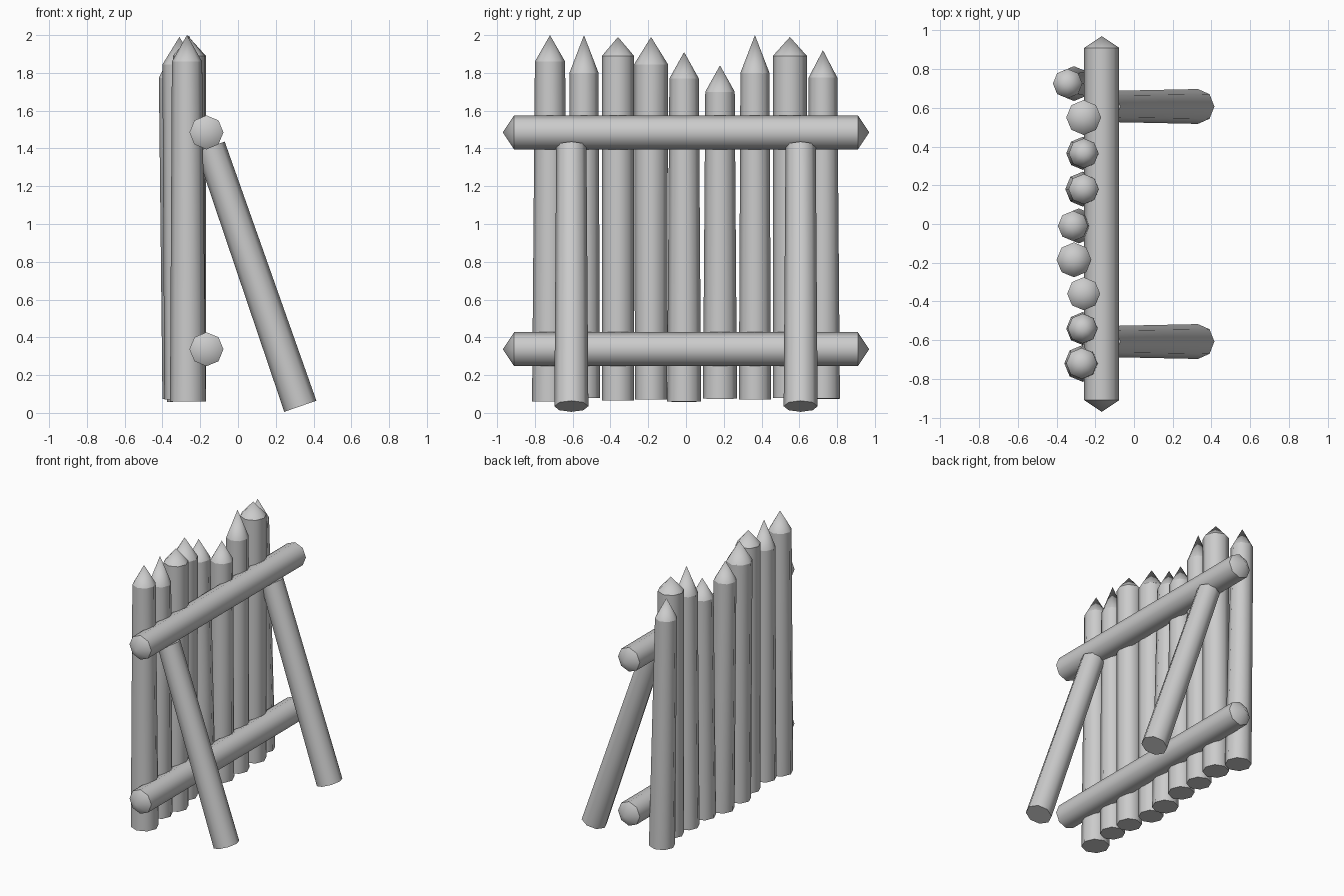
import bpy
import bmesh
from mathutils import Vector

SIDES = 8

old = bpy.data.objects.get("Cube")
if old:
    bpy.data.objects.remove(old, do_unlink=True)

wood = bpy.data.materials.new("pale_grey_wood")
wood.use_nodes = True
grey = (0.6, 0.6, 0.6, 1)
wood.diffuse_color = grey
wood.node_tree.nodes["Principled BSDF"].inputs["Base Color"].default_value = grey


def log(name, start, end, r_start, r_end, tip_start=0, tip_end=0):
    """Eight-sided log between two points; each end is flat or pointed."""
    start, end = Vector(start), Vector(end)
    axis = (end - start).normalized()
    turn = Vector((0, 0, 1)).rotation_difference(axis)
    bm = bmesh.new()
    bmesh.ops.create_cone(bm, cap_ends=True, segments=SIDES,
                          radius1=r_start, radius2=r_end,
                          depth=(end - start).length)
    # sharp rims where the ends meet the bark
    caps = [f for f in bm.faces if len(f.verts) == SIDES]
    for f in bm.faces:
        f.smooth = f not in caps
    for cap in caps:
        for e in cap.edges:
            e.smooth = False
    # sharpened ends
    for cap in caps:
        tip = tip_end if cap.normal.z > 0 else tip_start
        if tip:
            point = cap.calc_center_median() + cap.normal * tip
            fan = bmesh.ops.poke(bm, faces=[cap])
            fan["verts"][0].co = point
            for f in fan["faces"]:
                f.smooth = True
    for v in bm.verts:
        v.co = turn @ v.co + (start + end) / 2
    bmesh.ops.recalc_face_normals(bm, faces=bm.faces)
    mesh = bpy.data.meshes.new(name)
    bm.to_mesh(mesh)
    bm.free()
    mesh.materials.append(wood)
    obj = bpy.data.objects.new(name, mesh)
    bpy.context.collection.objects.link(obj)
    return obj


# Upright stakes: y, foot x, top x, foot z, shoulder z, tip z, foot and top radius
stakes = [
    (-.72, -.265, -.27, .06, 1.86, 2.0, .095, .08),
    (-.54, -.265, -.265, .08, 1.8, 2.0, .085, .077),
    (-.36, -.26, -.26, .065, 1.89, 1.99, .085, .085),
    (-.185, -.305, -.31, .07, 1.845, 1.99, .085, .09),
    (-.01, -.285, -.315, .06, 1.77, 1.91, .09, .078),
    (.18, -.265, -.26, .075, 1.7, 1.84, .09, .078),
    (.365, -.265, -.26, .07, 1.8, 2.0, .085, .077),
    (.55, -.26, -.26, .08, 1.89, 1.99, .09, .09),
    (.725, -.31, -.343, .075, 1.775, 1.92, .09, .076),
]
for i, (y, x0, x1, z0, z1, tip, r0, r1) in enumerate(stakes, 1):
    log(f"stake_{i}", (x0, y, z0), (x1, y, z1), r0, r1, tip_end=tip - z1)

# Horizontal rails, pointed at both ends
for name, z in (("lower_rail", .337), ("upper_rail", 1.485)):
    log(name, (-.167, -.91, z), (-.167, .91, z), .09, .09, .06, .06)

# Slanted braces
for name, y in (("right_brace", -.607), ("left_brace", .607)):
    log(name, (.33, y, .035), (-.146, y, 1.41), .09, .08)
